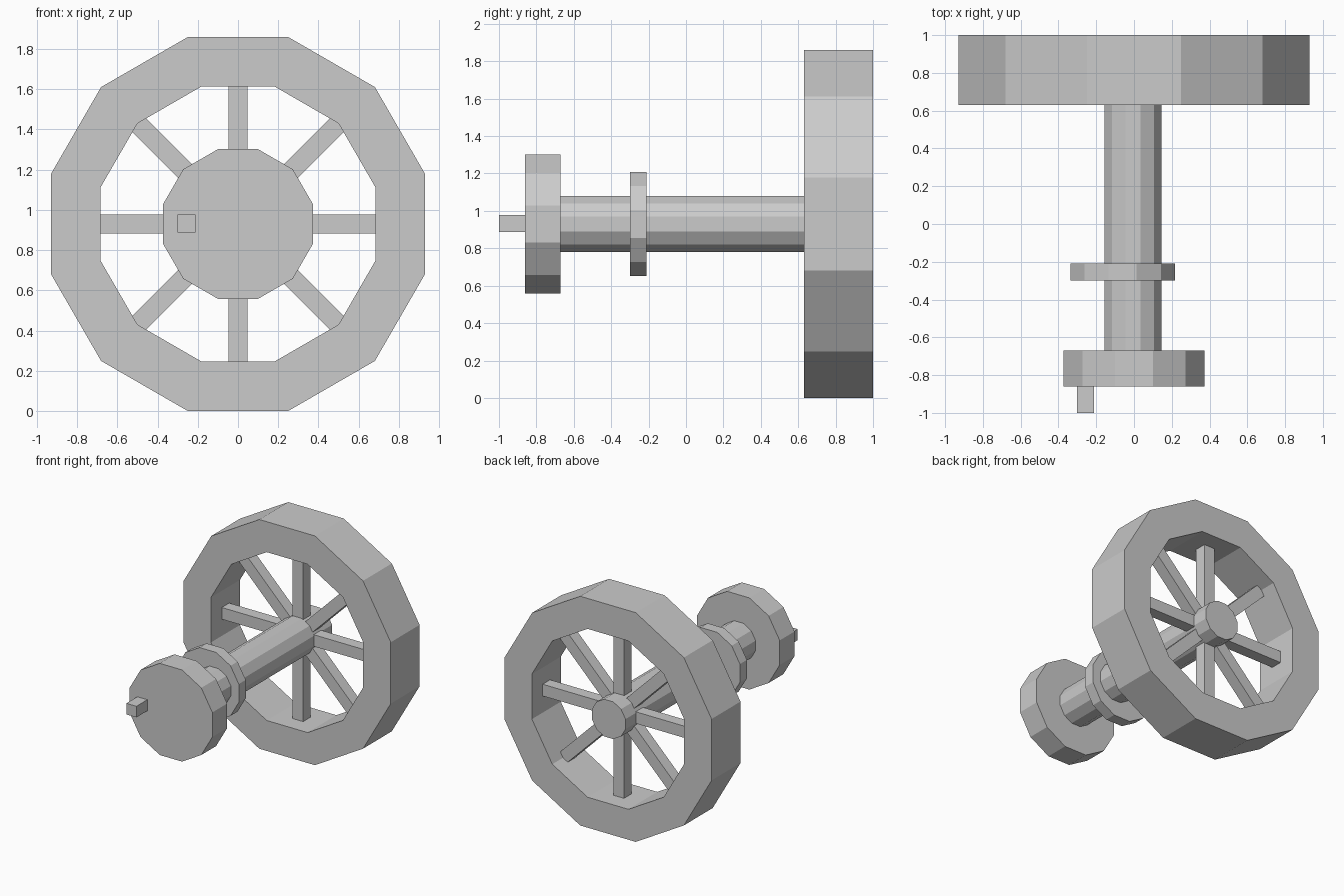
import bpy, bmesh
from math import cos, sin, pi, radians
from mathutils import Matrix, Vector

default = bpy.data.objects.get("Cube")
if default:
    bpy.data.objects.remove(default, do_unlink=True)

grey = bpy.data.materials.new("plain grey")
grey.use_nodes = True
GREY = (0.6, 0.6, 0.6, 1)
grey.diffuse_color = GREY
grey.node_tree.nodes["Principled BSDF"].inputs["Base Color"].default_value = GREY

AXIS_Z = 0.93
SIDES = 12


def finish(name, bm):
    bmesh.ops.recalc_face_normals(bm, faces=bm.faces)
    mesh = bpy.data.meshes.new(name)
    bm.to_mesh(mesh)
    bm.free()
    mesh.materials.append(grey)
    obj = bpy.data.objects.new(name, mesh)
    bpy.context.collection.objects.link(obj)
    return obj


def ring(bm, apothem, y, x):
    """Twelve-sided loop around the y axis, with a flat side on top."""
    r = apothem / cos(pi / SIDES)
    angles = [(i + 0.5) * 2 * pi / SIDES for i in range(SIDES)]
    return [bm.verts.new((x + r * cos(a), y, AXIS_Z + r * sin(a))) for a in angles]


def bridge(bm, a, b):
    for i in range(SIDES):
        j = (i + 1) % SIDES
        bm.faces.new((a[i], a[j], b[j], b[i]))


def disc(name, apothem, y0, y1, x=0):
    bm = bmesh.new()
    front, back = ring(bm, apothem, y0, x), ring(bm, apothem, y1, x)
    bridge(bm, front, back)
    bm.faces.new(front)
    bm.faces.new(back)
    return finish(name, bm)


def box(name, size, centre, turn=0):
    bm = bmesh.new()
    matrix = (Matrix.Translation(centre) @ Matrix.Rotation(turn, 4, 'Y')
              @ Matrix.Diagonal((*size, 1)))
    bmesh.ops.create_cube(bm, size=1, matrix=matrix)
    return finish(name, bm)


# Hollow wheel rim
bm = bmesh.new()
loops = [ring(bm, a, y, 0) for a, y in
         ((0.93, 0.63), (0.93, 1.0), (0.683, 1.0), (0.683, 0.63))]
for k in range(4):
    bridge(bm, loops[k], loops[(k + 1) % 4])
finish("wheel_rim", bm)

# Axle, off-centre collar and crank disc
disc("axle", 0.151, -0.70, 0.998, -0.005)
disc("eccentric_collar", 0.277, -0.30, -0.21, -0.06)
disc("crank_disc", 0.372, -0.86, -0.67)

# Square crank pin
box("crank_pin", (0.09, 0.16, 0.09), Vector((-0.257, -0.92, AXIS_Z + 0.002)))

# Four beams through the axle make eight spokes
for k in range(4):
    box(f"spoke_beam_{k + 1}", (1.45, 0.095, 0.095),
        Vector((0, 0.815, AXIS_Z)), radians(45 * k))
